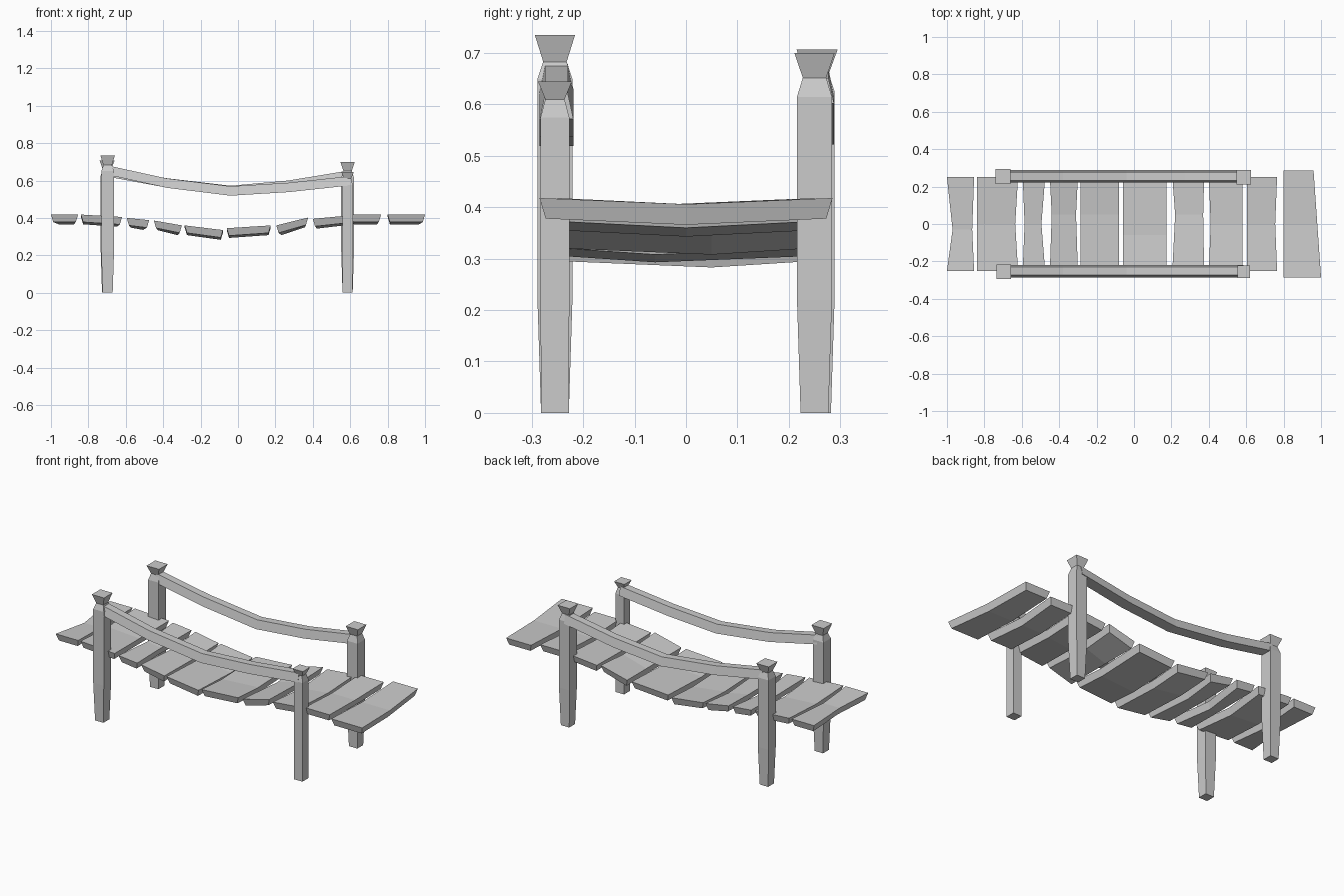
import bpy
import bmesh

cube = bpy.data.objects.get("Cube")
if cube:
    bpy.data.objects.remove(cube, do_unlink=True)

GREY = (0.6, 0.6, 0.6)
wood = bpy.data.materials.new("weathered grey wood")
wood.use_nodes = True
wood.diffuse_color = (*GREY, 1)
wood.node_tree.nodes["Principled BSDF"].inputs["Base Color"].default_value = (*GREY, 1)


def loft(name, sections):
    """Skin a list of equal-length vertex rings and close both ends."""
    mesh = bmesh.new()
    rings = [[mesh.verts.new(point) for point in ring] for ring in sections]
    count = len(rings[0])
    for lower, upper in zip(rings, rings[1:]):
        for i in range(count):
            j = (i + 1) % count
            mesh.faces.new((lower[i], lower[j], upper[j], upper[i]))
    mesh.faces.new(rings[0])
    mesh.faces.new(rings[-1])
    bmesh.ops.recalc_face_normals(mesh, faces=mesh.faces)
    data = bpy.data.meshes.new(name)
    mesh.to_mesh(data)
    mesh.free()
    data.materials.append(wood)
    part = bpy.data.objects.new(name, data)
    bpy.context.scene.collection.objects.link(part)
    return part


def square(x, y, z, half):
    return [(x - half, y - half, z), (x + half, y - half, z),
            (x + half, y + half, z), (x - half, y + half, z)]


def post(name, x, y, shoulder, neck, top, half, cap_half):
    """Tapered post with a pinched neck and a flared cap."""
    profile = [(0, 0.027), (0.22, half), (shoulder, half), (neck, half * 0.67)]
    loft(name, [square(x, y, z, h) for z, h in profile])
    cap = [(neck, half * 0.67), (top, cap_half)]
    loft(name + "_cap", [square(x, y, z, h) for z, h in cap])


post("front_right_post", -0.697, -0.255, 0.65, 0.683, 0.735, 0.034, 0.039)
post("back_right_post", -0.7, 0.255, 0.625, 0.66, 0.707, 0.034, 0.04)
post("front_left_post", 0.586, -0.255, 0.575, 0.61, 0.645, 0.028, 0.033)
post("back_left_post", 0.586, 0.25, 0.615, 0.652, 0.7, 0.034, 0.039)


def rail(name, y, heights):
    """Sagging handrail, wider at its base than along its top."""
    stations = (-0.69, -0.38, -0.04, 0.27, 0.585)
    loft(name, [[(x, y - 0.033, z - 0.026), (x, y + 0.033, z - 0.026),
                 (x, y + 0.022, z + 0.024), (x, y - 0.022, z + 0.024)]
                for x, z in zip(stations, heights)])


rail("front_rail", -0.252, (0.655, 0.587, 0.545, 0.564, 0.598))
rail("back_rail", 0.255, (0.645, 0.588, 0.548, 0.576, 0.628))


def plank(number, x0, x1, z0, z1, half=0.25, pinch0=0.0, pinch1=0.0, mid=0.0, skew=0.0):
    """Deck board sagging along a crease, with bevelled edges underneath."""
    inset, thick, sag = 0.012, 0.04, 0.012
    sections = []
    for y, amount in ((-half, 0), (mid, 1), (half, 0)):
        left = x0 + pinch0 * amount
        right = x1 - pinch1 * amount - skew * (y + half) / (2 * half)
        drop = sag * amount
        low_y = y * (1 - inset / half) if not amount else y
        sections.append([(left, y, z0 - drop), (right, y, z1 - drop),
                         (right - inset, low_y, z1 - drop - thick),
                         (left + inset, low_y, z0 - drop - thick)])
    loft("deck_plank_" + str(number), sections)


# Deck boards from the right end to the left end
plank(1, -1.0, -0.855, 0.418, 0.418, pinch0=0.03, pinch1=0.01, mid=-0.03)
plank(2, -0.84, -0.62, 0.418, 0.405, pinch1=0.015)
plank(3, -0.595, -0.475, 0.4, 0.388, pinch0=0.01, pinch1=0.02)
plank(4, -0.45, -0.3, 0.386, 0.36, pinch0=0.01, pinch1=0.01, mid=0.05)
plank(5, -0.285, -0.08, 0.36, 0.335, mid=0.05)
plank(6, -0.06, 0.175, 0.345, 0.36, mid=-0.06)
plank(7, 0.205, 0.375, 0.36, 0.402, pinch0=0.015, pinch1=0.005, mid=0.05)
plank(8, 0.4, 0.58, 0.395, 0.412, pinch0=0.01)
plank(9, 0.605, 0.765, 0.418, 0.418, pinch1=0.01)
plank(10, 0.8, 1.0, 0.418, 0.418, half=0.285, skew=0.04)
